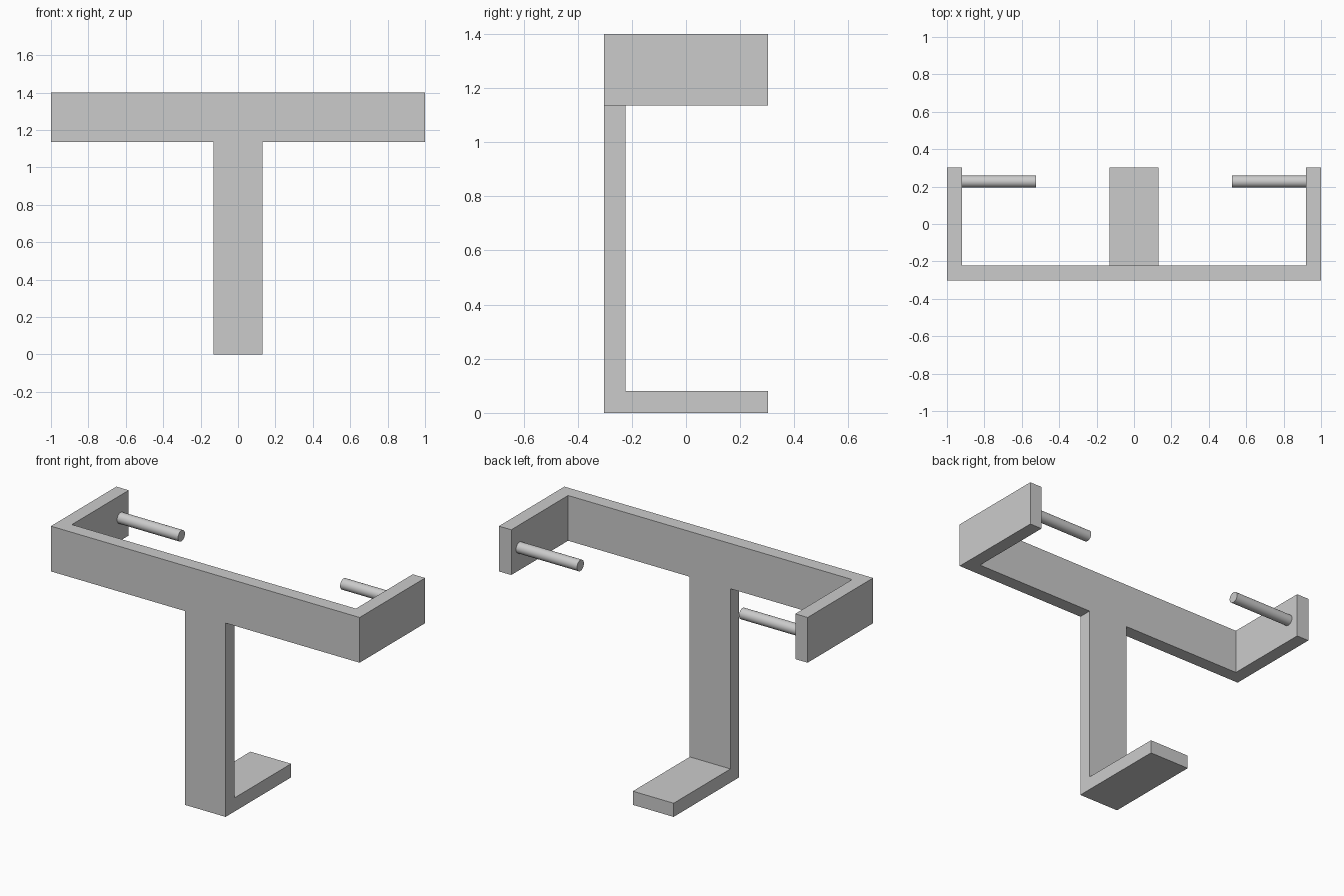
import bpy
import bmesh
import math
from mathutils import Vector

cube = bpy.data.objects.get("Cube")
if cube:
    bpy.data.objects.remove(cube, do_unlink=True)

grey = bpy.data.materials.new("light grey")
grey.use_nodes = True
grey.diffuse_color = (0.6, 0.6, 0.6, 1)
grey.node_tree.nodes["Principled BSDF"].inputs["Base Color"].default_value = grey.diffuse_color

HALF_W, HALF_D = 1.0, 0.303       # overall half width and depth
THICK = 0.08                      # plate thickness
BAR_LOW, TOP = 1.135, 1.4         # height range of the crossbar
POST_HALF = 0.132                 # half width of the post


def extrude_profile(name, points, direction):
    """Fill a closed profile and extrude it along a direction."""
    bm = bmesh.new()
    face = bm.faces.new([bm.verts.new(p) for p in points])
    result = bmesh.ops.extrude_face_region(bm, geom=[face], use_keep_orig=True)
    moved = [g for g in result["geom"] if isinstance(g, bmesh.types.BMVert)]
    bmesh.ops.translate(bm, verts=moved, vec=Vector(direction))
    bmesh.ops.recalc_face_normals(bm, faces=bm.faces)
    mesh = bpy.data.meshes.new(name)
    bm.to_mesh(mesh)
    bm.free()
    mesh.materials.append(grey)
    obj = bpy.data.objects.new(name, mesh)
    bpy.context.collection.objects.link(obj)
    return obj


# U-shaped crossbar with two arms reaching back
inner_x, inner_y = HALF_W - THICK, -HALF_D + THICK
u_shape = [(-HALF_W, -HALF_D), (HALF_W, -HALF_D), (HALF_W, HALF_D), (inner_x, HALF_D),
           (inner_x, inner_y), (-inner_x, inner_y), (-inner_x, HALF_D), (-HALF_W, HALF_D)]
extrude_profile("crossbar_with_arms", [(x, y, BAR_LOW) for x, y in u_shape],
                (0, 0, TOP - BAR_LOW))

# L-shaped post with a foot reaching back
l_shape = [(-HALF_D, 0), (HALF_D, 0), (HALF_D, THICK), (inner_y, THICK),
           (inner_y, BAR_LOW), (-HALF_D, BAR_LOW)]
extrude_profile("post_with_foot", [(-POST_HALF, y, z) for y, z in l_shape],
                (2 * POST_HALF, 0, 0))

# Round pins pointing inwards from the arms
PIN_TIP = 0.525
for side, name in ((1, "left_pin"), (-1, "right_pin")):
    bpy.ops.mesh.primitive_cylinder_add(
        vertices=32, radius=0.032, depth=inner_x - PIN_TIP,
        location=(side * (inner_x + PIN_TIP) / 2, 0.227, (BAR_LOW + TOP) / 2),
        rotation=(0, math.pi / 2, 0))
    pin = bpy.context.object
    pin.name = name
    pin.data.materials.append(grey)
    bpy.ops.object.shade_smooth_by_angle(angle=math.radians(40))
